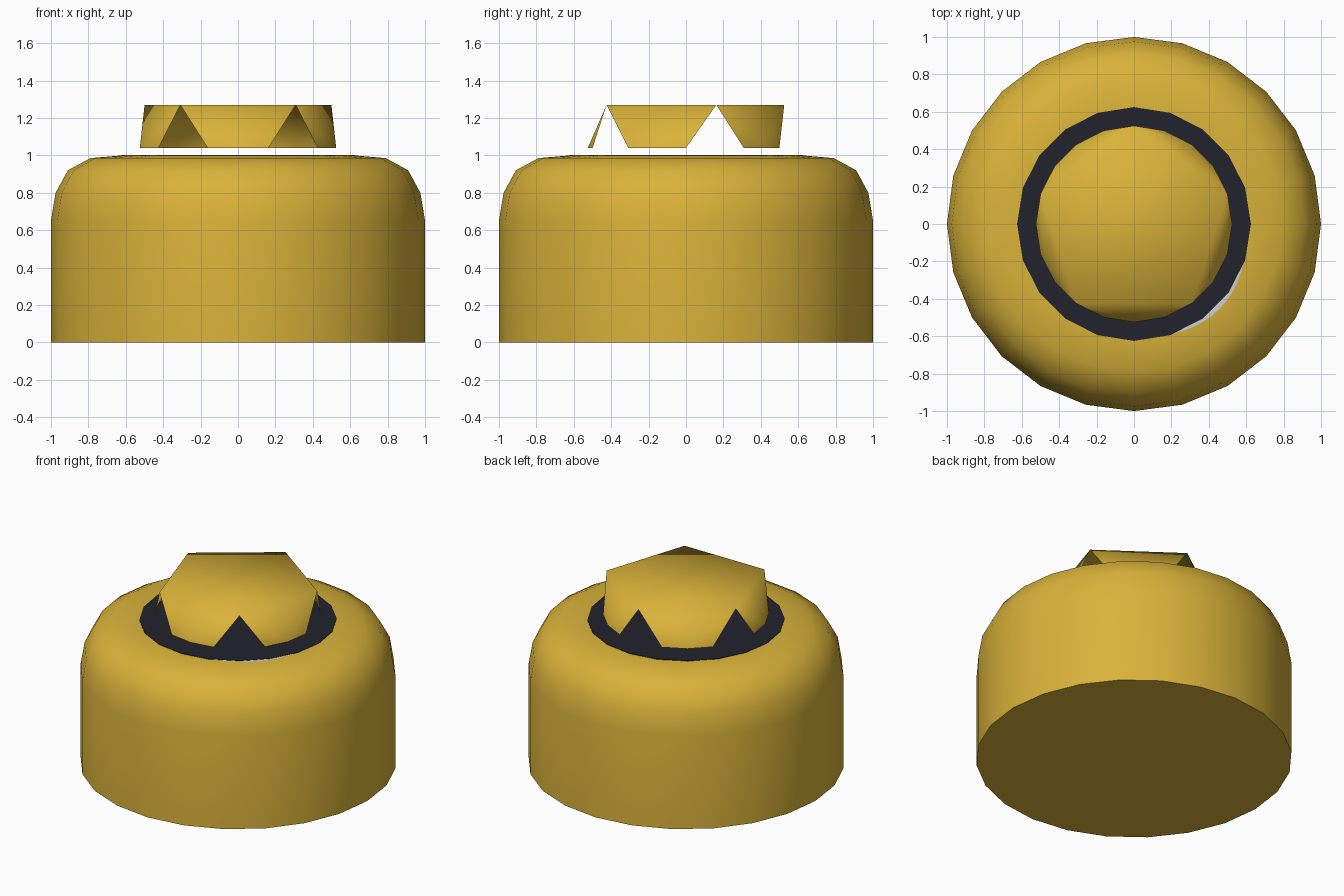
import bpy, bmesh
from math import sin, cos, pi, radians

if "Cube" in bpy.data.objects:
    bpy.data.objects.remove(bpy.data.objects["Cube"], do_unlink=True)


def material(name, rgb):
    m = bpy.data.materials.new(name)
    m.use_nodes = True
    m.diffuse_color = (*rgb, 1)
    m.node_tree.nodes["Principled BSDF"].inputs["Base Color"].default_value = (*rgb, 1)
    return m


yellow = material("golden yellow", (0.70, 0.45, 0.042))
navy = material("dark navy", (0.016, 0.016, 0.026))
grey = material("light grey", (0.62, 0.62, 0.62))


def polar(r, degrees, z):
    a = radians(degrees)
    return (r * cos(a), r * sin(a), z)


def make_object(name, bm, mat, smooth_angle=None):
    mesh = bpy.data.meshes.new(name)
    bm.to_mesh(mesh)
    bm.free()
    mesh.materials.append(mat)
    obj = bpy.data.objects.new(name, mesh)
    bpy.context.collection.objects.link(obj)
    if smooth_angle is not None:
        bpy.ops.object.select_all(action="DESELECT")
        obj.select_set(True)
        bpy.context.view_layer.objects.active = obj
        bpy.ops.object.shade_smooth_by_angle(angle=radians(smooth_angle))
    return obj


def turned(profile, sides):
    """Stack of rings from (radius, height) pairs, closed at both ends."""
    bm = bmesh.new()
    rings = [[bm.verts.new(polar(r, 360 * i / sides, z)) for i in range(sides)]
             for r, z in profile]
    for low, high in zip(rings, rings[1:]):
        for i in range(sides):
            j = (i + 1) % sides
            bm.faces.new((low[i], low[j], high[j], high[i]))
    bm.faces.new(rings[0][::-1])
    bm.faces.new(rings[-1])
    return bm


# Round base with a softened shoulder
body_profile = [(1, 0), (1, 0.65), (0.975, 0.80), (0.91, 0.92), (0.79, 0.985), (0.62, 1.0)]
make_object("base_body", turned(body_profile, 24), yellow, 40)

# Dark disc set on the top
make_object("top_disc", turned([(0.625, 0.998), (0.625, 1.003)], 20), navy)

# Thin pale crescent along one side of the disc
bm = bmesh.new()
steps = 10
inner, outer = [], []
for i in range(steps + 1):
    t = i / steps
    angle = -70 + 50 * t
    inner.append(bm.verts.new(polar(0.60, angle, 1.001)))
    outer.append(bm.verts.new(polar(0.622 + 0.022 * sin(pi * t), angle, 1.001)))
for i in range(steps):
    bm.faces.new((inner[i], outer[i], outer[i + 1], inner[i + 1]))
make_object("edge_crescent", bm, grey)

# Crown: flat five-sided top with five flared teeth, open between them
bm = bmesh.new()
radius, low, high = 0.525, 1.04, 1.27
corners = [bm.verts.new(polar(radius, 18 + 72 * k, high)) for k in range(5)]
bm.faces.new(corners)
for k in range(5):
    a, b = corners[k], corners[(k + 1) % 5]
    p, q, r = [bm.verts.new(polar(radius, 18 + 72 * k + 18 * s, low)) for s in (1, 2, 3)]
    for tri in ((a, p, q), (a, q, b), (b, q, r)):
        bm.faces.new(tri)
make_object("crown", bm, yellow, 180)
